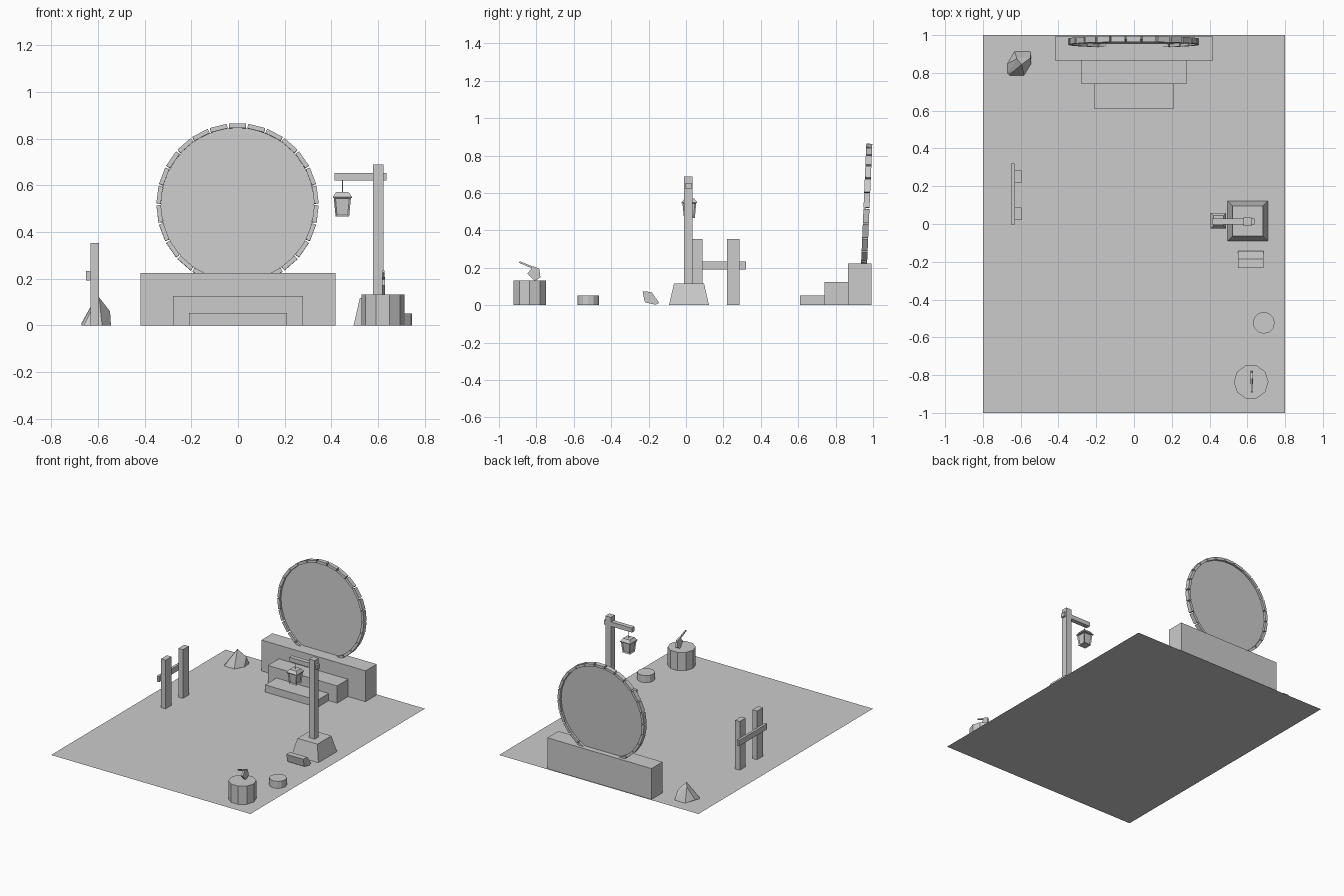
import bpy, bmesh, math
from mathutils import Matrix, Vector

if "Cube" in bpy.data.objects:
    bpy.data.objects.remove(bpy.data.objects["Cube"])


def finish(name, bm, recalc=True):
    if recalc:
        bmesh.ops.recalc_face_normals(bm, faces=bm.faces)
    me = bpy.data.meshes.new(name)
    bm.to_mesh(me)
    bm.free()
    ob = bpy.data.objects.new(name, me)
    bpy.context.collection.objects.link(ob)
    return ob


def loft(name, sections, panels=None):
    """Square sections (cx, cy, half_x, half_y, z) joined from bottom to top."""
    bm = bmesh.new()
    rings = [[bm.verts.new((cx + sx * hx, cy + sy * hy, z))
              for sx, sy in ((-1, -1), (1, -1), (1, 1), (-1, 1))]
             for cx, cy, hx, hy, z in sections]
    bm.faces.new(rings[0][::-1])
    bm.faces.new(rings[-1])
    sides = []
    for k, (a, b) in enumerate(zip(rings, rings[1:])):
        for i in range(4):
            j = (i + 1) % 4
            f = bm.faces.new((a[i], a[j], b[j], b[i]))
            if k == panels:
                sides.append(f)
    bmesh.ops.recalc_face_normals(bm, faces=bm.faces)
    if sides:
        bmesh.ops.inset_individual(bm, faces=sides, thickness=0.009, depth=-0.007)
    return finish(name, bm)


def box(name, x0, x1, y0, y1, z0, z1):
    s = ((x0 + x1) / 2, (y0 + y1) / 2, (x1 - x0) / 2, (y1 - y0) / 2)
    return loft(name, [(*s, z0), (*s, z1)])


def cylinder(name, x, y, r, h, n, turn=0.0):
    bm = bmesh.new()
    bmesh.ops.create_cone(bm, cap_ends=True, segments=n, radius1=r, radius2=r, depth=h,
                          matrix=Matrix.Translation((x, y, h / 2)) @ Matrix.Rotation(turn, 4, 'Z'))
    return finish(name, bm)


def prism_x(name, profile, x0, x1):
    """Extrude a (y, z) outline along x."""
    bm = bmesh.new()
    f = bm.faces.new([bm.verts.new((x0, y, z)) for y, z in profile])
    ext = bmesh.ops.extrude_face_region(bm, geom=[f])['geom']
    bmesh.ops.translate(bm, vec=(x1 - x0, 0, 0),
                        verts=[v for v in ext if isinstance(v, bmesh.types.BMVert)])
    return finish(name, bm)


# Ground sheet
bm = bmesh.new()
bm.faces.new([bm.verts.new(p) for p in ((-.8, -1, 0), (.8, -1, 0), (.8, 1, 0), (-.8, 1, 0))])
finish("ground", bm, recalc=False)

# Stairs
for i, (hw, y0, y1, h) in enumerate(((.21, .61, .74, .052), (.278, .74, .865, .125),
                                     (.418, .865, .992, .224))):
    box(f"step_{i + 1}", -hw, hw, y0, y1, 0, h)

# Round gate: thin disc with a ring of blocks, leaning slightly back
lean = Matrix.Translation((-.002, .965, .518)) @ Matrix.Rotation(math.radians(-2.5), 4, 'X')
bm = bmesh.new()
bmesh.ops.create_circle(bm, cap_ends=True, segments=40, radius=.328,
                        matrix=lean @ Matrix.Rotation(math.pi / 2, 4, 'X'))
finish("gate_disc", bm, recalc=False)

bm = bmesh.new()
N = 26
for i in range(N):
    a = 2 * math.pi * (i + .5) / N
    if .518 + .34 * math.sin(a) < .21:
        continue
    m = (lean @ Matrix.Rotation(-a, 4, 'Y') @ Matrix.Translation((.336, 0, 0))
         @ Matrix.Diagonal((.019, .032, .074, 1)))
    bmesh.ops.create_cube(bm, size=1, matrix=m)
finish("gate_ring_blocks", bm)

# Lamp post with arm
loft("lamp_base", [(.602, .016, .107, .107, 0), (.602, .016, .08, .08, .117)])
box("lamp_post", .579, .623, -.011, .035, .11, .688)
loft_arm = box("lamp_arm", .413, .637, -.002, .03, .621, .653)

# Hanging lantern
LX, LY = .447, .018
box("lantern_hook", LX - .002, LX + .002, LY - .002, LY + .002, .565, .625)
loft("lantern", [(LX, LY, .029, .029, .466), (LX, LY, .037, .037, .548)], panels=0)
loft("lantern_cap", [(LX, LY, .041, .041, .545), (LX, LY, .041, .041, .55),
                     (LX, LY, .027, .027, .57)])

# Tilted fallen block
prism_x("fallen_block", ((-.232, .073), (-.185, .071), (-.143, .012), (-.163, .002), (-.22, .016)),
        .55, .686)

# Stumps
cylinder("small_stump", .687, -.523, .058, .051, 12)
cylinder("large_stump", .62, -.836, .092, .132, 10, math.pi / 10 * 5)

# Hatchet stuck in the large stump
prism_x("hatchet_head", ((-.848, .17), (-.815, .207), (-.785, .195), (-.778, .148), (-.81, .13)),
        .616, .63)
prism_x("hatchet_handle", ((-.892, .226), (-.888, .234), (-.815, .205), (-.82, .195)), .619, .627)

# Fence
for i, y in enumerate((.054, .252)):
    box(f"fence_post_{i + 1}", -.632, -.595, y - .034, y + .034, 0, .353)
box("fence_rail", -.65, -.632, -.003, .32, .192, .233)

# Rock as a convex lump
bm = bmesh.new()
for p in ((-.67, .8, 0), (-.67, .85, .01), (-.632, .913, 0), (-.548, .913, 0), (-.544, .85, 0),
          (-.582, .787, 0), (-.66, .787, 0), (-.595, .845, .12), (-.62, .875, .1),
          (-.548, .88, .06), (-.635, .81, .05)):
    bm.verts.new(p)
bmesh.ops.convex_hull(bm, input=bm.verts)
finish("rock", bm)
